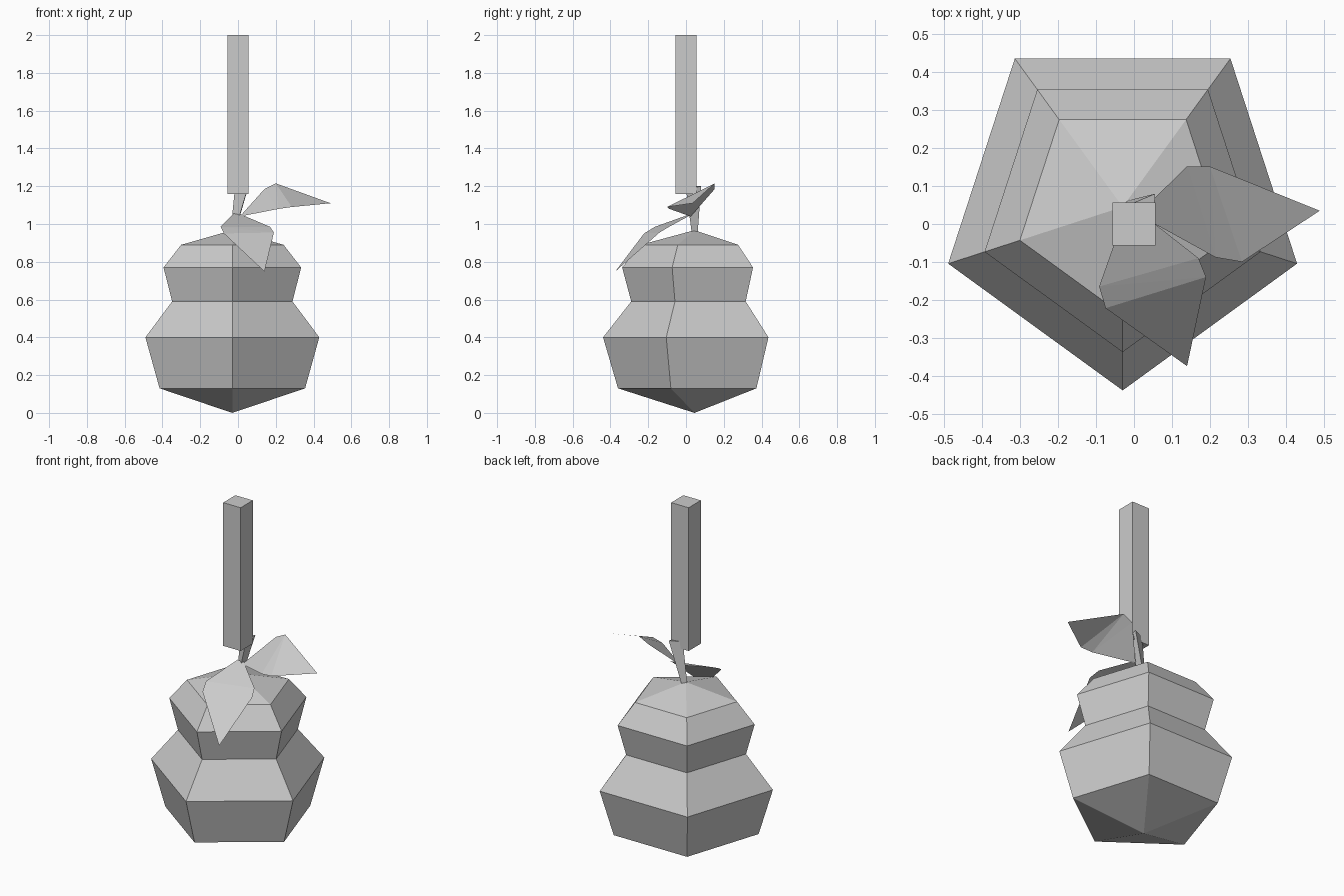
import bpy, math

if "Cube" in bpy.data.objects:
    bpy.data.objects.remove(bpy.data.objects["Cube"])

grey = bpy.data.materials.new("light grey")
grey.diffuse_color = (0.6, 0.6, 0.6, 1)
grey.use_nodes = True
grey.node_tree.nodes["Principled BSDF"].inputs["Base Color"].default_value = grey.diffuse_color


def make(name, verts, faces):
    me = bpy.data.meshes.new(name)
    me.from_pydata(verts, [], faces)
    me.materials.append(grey)
    ob = bpy.data.objects.new(name, me)
    bpy.context.collection.objects.link(ob)
    return ob


# Five-sided lathed gourd body: (radius, height) rings between two poles
CX, CY, N = -0.03, 0.045, 5
rings = [(0.405, 0.13), (0.484, 0.40), (0.335, 0.59), (0.383, 0.77), (0.285, 0.89)]
verts = []
for r, z in rings:
    for i in range(N):
        a = -math.pi / 2 + i * math.tau / N
        verts.append((CX + r * math.cos(a), CY + r * math.sin(a), z))
bottom, top = len(verts), len(verts) + 1
verts += [(CX, CY, 0.0), (CX, CY, 0.967)]
faces = []
for i in range(N):
    j = (i + 1) % N
    faces.append((bottom, j, i))
    for k in range(len(rings) - 1):
        a, b = k * N, (k + 1) * N
        faces.append((a + i, a + j, b + j, b + i))
    last = (len(rings) - 1) * N
    faces.append((last + i, last + j, top))
make("gourd_body", verts, faces)

# Square hanging cord
bpy.ops.mesh.primitive_cube_add(size=1, location=(0, 0, 1.58))
cord = bpy.context.object
cord.name = "hanging_cord"
cord.scale = (0.113, 0.113, 0.84)
cord.data.materials.append(grey)

# Three-sided stem, narrow at the body and wider at the top
make("stem",
     [(-0.04, 0.045, 0.955), (-0.018, 0.03, 0.955), (-0.015, 0.062, 0.955),
      (-0.015, 0.05, 1.2), (0.05, 0.0, 1.185), (0.056, 0.08, 1.2)],
     [(2, 1, 0), (3, 4, 5), (0, 1, 4, 3), (1, 2, 5, 4), (2, 0, 3, 5)])

# Leaves: thin folded sheets, base to tip
make("side_leaf",
     [(0.01, 0.025, 1.04), (0.215, -0.088, 1.08), (0.285, -0.10, 1.09),
      (0.49, 0.035, 1.11), (0.20, 0.152, 1.215), (0.14, 0.152, 1.185)],
     [(0, 1, 5), (1, 4, 5), (1, 2, 4), (2, 3, 4)])
make("front_leaf",
     [(-0.023, 0.03, 1.055), (-0.092, -0.165, 0.985), (-0.075, -0.222, 0.95),
      (0.14, -0.375, 0.748), (0.19, -0.14, 0.955), (0.17, -0.09, 0.985),
      (0.017, 0.03, 1.05)],
     [(0, 1, 5, 6), (1, 4, 5), (1, 2, 4), (2, 3, 4)])
